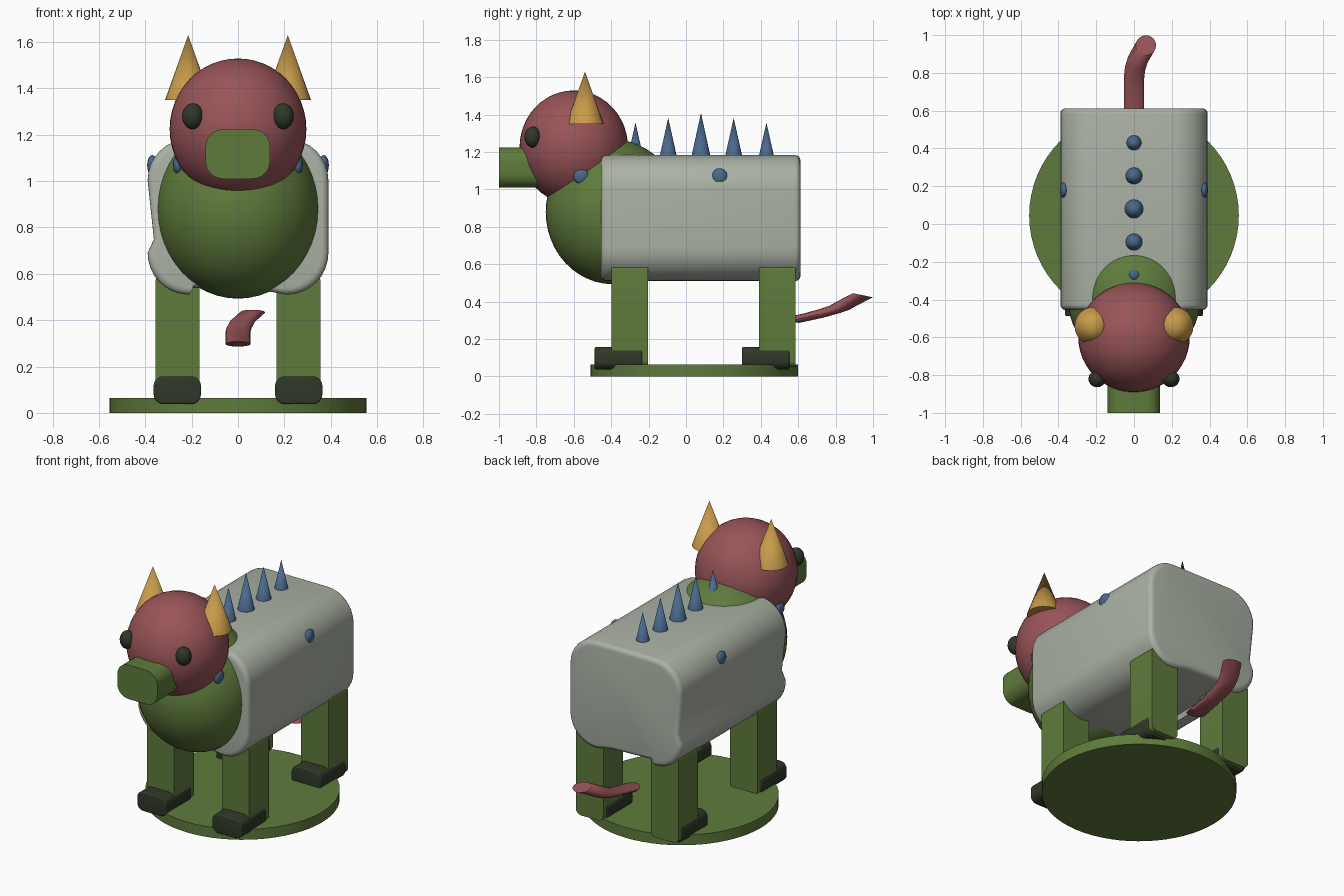
import bpy, bmesh, math
from mathutils import Vector

if "Cube" in bpy.data.objects:
    bpy.data.objects.remove(bpy.data.objects["Cube"])


def srgb(r, g, b):
    return tuple(((c / 255 + 0.055) / 1.055) ** 2.4 for c in (r, g, b)) + (1,)


def material(name, *rgb):
    m = bpy.data.materials.new(name)
    m.diffuse_color = srgb(*rgb)
    m.use_nodes = True
    m.node_tree.nodes["Principled BSDF"].inputs["Base Color"].default_value = m.diffuse_color
    return m


PALE = material("pale_grey", 171, 178, 165)
GREEN = material("leaf_green", 95, 123, 60)
RED = material("dusty_red", 153, 84, 88)
GOLD = material("horn_gold", 200, 155, 74)
BLUE = material("slate_blue", 74, 104, 140)
DARK = material("dark_moss", 47, 56, 40)


def finish(bm, name, mat):
    bmesh.ops.recalc_face_normals(bm, faces=bm.faces)
    me = bpy.data.meshes.new(name)
    bm.to_mesh(me)
    bm.free()
    me.materials.append(mat)
    for p in me.polygons:
        p.use_smooth = True
    me.set_sharp_from_angle(angle=math.radians(35))
    ob = bpy.data.objects.new(name, me)
    bpy.context.collection.objects.link(ob)
    return ob


def ellipsoid(name, mat, centre, radii, seg=32):
    bm = bmesh.new()
    bmesh.ops.create_uvsphere(bm, u_segments=seg, v_segments=seg // 2, radius=1)
    bmesh.ops.scale(bm, vec=radii, verts=bm.verts)
    bmesh.ops.translate(bm, vec=centre, verts=bm.verts)
    return finish(bm, name, mat)


def cone(name, mat, x, y, z0, z1, r0, r1=0, seg=24):
    bm = bmesh.new()
    bmesh.ops.create_cone(bm, cap_ends=True, segments=seg, radius1=r0,
                          radius2=r1, depth=z1 - z0)
    bmesh.ops.translate(bm, vec=(x, y, (z0 + z1) / 2), verts=bm.verts)
    return finish(bm, name, mat)


def loft(name, mat, rings):
    """Skin matching closed rings and cap both ends."""
    bm = bmesh.new()
    rows = [[bm.verts.new(p) for p in ring] for ring in rings]
    n = len(rows[0])
    for a, b in zip(rows, rows[1:]):
        for i in range(n):
            j = (i + 1) % n
            bm.faces.new((a[i], a[j], b[j], b[i]))
    bm.faces.new(rows[0])
    bm.faces.new(rows[-1])
    return finish(bm, name, mat)


def arc(cx, cz, r, a0, steps=8):
    return [(cx + r * math.cos(math.radians(a0 + 90 * i / steps)),
             cz + r * math.sin(math.radians(a0 + 90 * i / steps)))
            for i in range(steps + 1)]


def round_rect(x0, x1, z0, z1, r, steps=6):
    return (arc(x1 - r, z1 - r, r, 0, steps) + arc(x0 + r, z1 - r, r, 90, steps)
            + arc(x0 + r, z0 + r, r, 180, steps) + arc(x1 - r, z0 + r, r, 270, steps))


def extrude(name, mat, profile, y0, y1, bevel=0.0):
    """Run an xz profile along y, easing its ends by the bevel size."""
    xs, zs = [p[0] for p in profile], [p[1] for p in profile]
    cx, cz = (min(xs) + max(xs)) / 2, (min(zs) + max(zs)) / 2
    hx, hz = max(xs) - cx, max(zs) - cz

    def ring(y, inset):
        return [(cx + (x - cx) * (1 - inset / hx), y,
                 cz + (z - cz) * (1 - inset / hz)) for x, z in profile]
    if not bevel:
        return loft(name, mat, [ring(y0, 0), ring(y1, 0)])
    steps = [(bevel * (1 - math.sin(t)), bevel * (1 - math.cos(t)))
             for t in (math.pi / 2 * i / 4 for i in range(5))]
    front = [ring(y0 + dy, ins) for dy, ins in reversed([(b, a) for a, b in
             [(d, i) for i, d in steps]])]
    back = [ring(y1 - dy, ins) for dy, ins in [(b, a) for a, b in
            [(d, i) for i, d in steps]]]
    front.sort(key=lambda q: q[0][1])
    back.sort(key=lambda q: q[0][1])
    return loft(name, mat, front + back)


# Round base and barrel body with a pinched groove along its left side
base = cone("base_disc", GREEN, 0, 0.045, 0, 0.065, 0.555, 0.555, 64)
R = 0.18
body_profile = (arc(0.39 - R, 1.183 - R, R, 0) + arc(-0.39 + R, 1.183 - R, R, 90)
                + [(-0.363, 0.75)] + arc(-0.39 + R, 0.51 + R, R, 180)
                + [(-0.2, 0.54), (0.1, 0.53)] + arc(0.39 - R, 0.51 + R, R, 270))
extrude("body", PALE, body_profile, -0.455, 0.612, 0.028)

# Neck, head and snout
ellipsoid("neck", GREEN, (0, -0.39, 0.88), (0.352, 0.36, 0.387), 48)
ellipsoid("head", RED, (0, -0.6, 1.225), (0.295, 0.29, 0.304), 48)
extrude("snout", GREEN, round_rect(-0.14, 0.138, 1.01, 1.224, 0.075),
        -1.0, -0.7)

# Mirrored parts: eyes, horns, spots, legs, feet
for s, side in ((-1, "left"), (1, "right")):
    ellipsoid("eye_" + side, DARK, (s * 0.195, -0.82, 1.28), (0.046, 0.044, 0.056), 24)
    cone("horn_" + side, GOLD, s * 0.215, -0.54, 1.35, 1.63, 0.1)
    ellipsoid("body_spot_" + side, BLUE, (s * 0.37, 0.18, 1.068), (0.022, 0.042, 0.045), 20)
    ellipsoid("neck_spot_" + side, BLUE, (s * 0.258, -0.56, 1.07), (0.022, 0.042, 0.042), 20)
    for y, end in ((-0.398, "front"), (0.39, "back")):
        xa, xb = sorted((s * 0.166, s * 0.357))
        extrude(f"leg_{end}_{side}", GREEN,
                round_rect(xa, xb, 0.05, 0.6, 0.035), y, y + 0.196)
        xa, xb = sorted((s * 0.16, s * 0.364))
        extrude(f"foot_{end}_{side}", DARK,
                round_rect(xa, xb, 0.038, 0.158, 0.042), y - 0.09, y + 0.163, 0.008)

# Row of back spikes, tallest in the middle
for i in range(5):
    k = 2 - abs(i - 2)
    cone(f"back_spike_{i + 1}", BLUE, 0, -0.27 + 0.175 * i, 1.175,
         1.357 + 0.026 * k, 0.041 + 0.005 * k, seg=20)

# Tail swept from gently tilted discs
path = [(0, 0.55, 0.297), (0, 0.68, 0.325), (0, 0.77, 0.35), (0.005, 0.82, 0.367),
        (0.02, 0.87, 0.395), (0.063, 0.946, 0.434)]
circle = [Vector((0.054 * math.cos(t), 0.053 * math.sin(t), -0.011 * math.sin(t)))
          for t in (math.tau * i / 20 for i in range(20))]
loft("tail", RED, [[Vector(p) + c for c in circle] for p in path])
